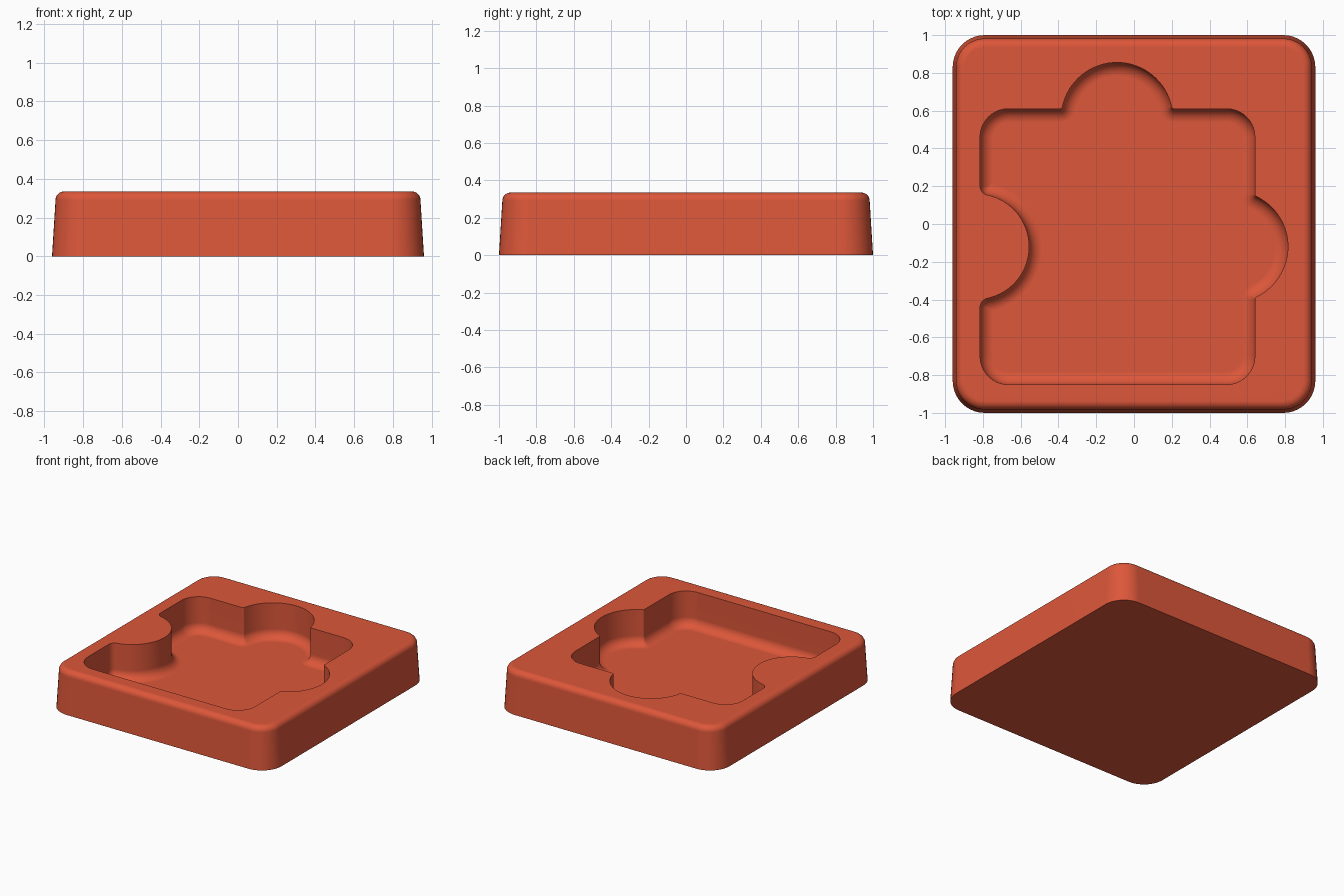
import bpy, bmesh
from math import cos, sin, acos, pi, radians
from mathutils import Vector

if "Cube" in bpy.data.objects:
    bpy.data.objects.remove(bpy.data.objects["Cube"])

HEIGHT, FLOOR, FILLET = 0.335, 0.06, 0.07


def polar(angle):
    return Vector((cos(angle), sin(angle)))


def arc(center, radius, start, end, steps):
    return [center + radius * polar(start + (end - start) * i / steps)
            for i in range(steps + 1)]


def corner(x, y, radius, start):
    return arc(Vector((x, y)), radius, start, start + pi / 2, 10)


def body_outline(inset):
    """Rounded rectangle, shrunk by inset."""
    r = 0.17
    x, y = 0.96 - r, 1.0 - r
    return (corner(x, -y, r - inset, -pi / 2) + corner(x, y, r - inset, 0)
            + corner(-x, y, r - inset, pi / 2) + corner(-x, -y, r - inset, pi))


def tab(center, radius, depth, wall, inset):
    """Round lobe pushed out through the wall that faces direction wall."""
    soft = 0.012 + inset
    radius, depth = radius - inset, depth - inset
    phi = acos((depth + soft) / (radius + soft))
    reach = radius + soft
    return (arc(center + reach * polar(wall - phi), soft, wall + pi, wall + pi - phi, 6)
            + arc(center, radius, wall - phi, wall + phi, 32)
            + arc(center + reach * polar(wall + phi), soft, wall + pi + phi, wall + pi, 6))


def notch(center, radius, depth, wall, inset):
    """Round bump pushed in through the wall that faces direction wall."""
    soft = max(0.05 - inset, 0.003)
    radius, depth = radius + inset, depth + inset
    phi = acos((depth + soft) / (radius + soft))
    inward, reach = wall + pi, radius + soft
    return (arc(center + reach * polar(inward + phi), soft, wall, wall + phi, 8)
            + arc(center, radius, inward + phi, inward - phi, 32)
            + arc(center + reach * polar(inward - phi), soft, wall - phi, wall, 8))


def pocket_outline(inset):
    """Jigsaw piece shape, shrunk by inset."""
    r = 0.15
    left, right, front, back = -0.815 + r, 0.64 - r, -0.85 + r, 0.61 - r
    return (corner(right, front, r - inset, -pi / 2)
            + tab(Vector((0.52, -0.12)), 0.295, 0.12, 0, inset)
            + corner(right, back, r - inset, 0)
            + tab(Vector((-0.09, 0.56)), 0.295, 0.05, pi / 2, inset)
            + corner(left, back, r - inset, pi / 2)
            + notch(Vector((-0.835, -0.12)), 0.28, 0.02, pi, inset)
            + corner(left, front, r - inset, pi))


def loft(bm, outline, profile):
    """Skin rings of the outline; profile lists (inset, height)."""
    rings = [[bm.verts.new((p.x, p.y, z)) for p in outline(inset)]
             for inset, z in profile]
    for low, high in zip(rings, rings[1:]):
        for i in range(len(low)):
            j = (i + 1) % len(low)
            bm.faces.new((low[i], low[j], high[j], high[i]))
    return rings


def rim_edges(bm, ring):
    return [bm.edges.get((ring[i - 1], ring[i])) for i in range(len(ring))]


bm = bmesh.new()

# Tapered outer sides with a rounded upper rim
round_r, taper = 0.045, 0.018
quarter = [i / 8 * pi / 2 for i in range(9)]
sides = [(0, 0)] + [(taper + round_r * (1 - cos(a)), HEIGHT - round_r * (1 - sin(a)))
                    for a in quarter]
outer = loft(bm, body_outline, sides)
bm.faces.new(outer[0][::-1])

# Straight pocket walls, curving into the flat pocket floor
walls = [(0, HEIGHT)] + [(FILLET * (1 - cos(a)), FLOOR + FILLET * (1 - sin(a)))
                         for a in quarter]
inner = loft(bm, pocket_outline, walls)
bm.faces.new(inner[-1])

# Flat top surface around the pocket
bmesh.ops.triangle_fill(bm, use_beauty=True, normal=(0, 0, 1),
                        edges=rim_edges(bm, outer[-1]) + rim_edges(bm, inner[0]))
bmesh.ops.recalc_face_normals(bm, faces=bm.faces[:])

mesh = bpy.data.meshes.new("jigsaw_mould")
bm.to_mesh(mesh)
bm.free()
mould = bpy.data.objects.new("jigsaw_mould", mesh)
bpy.context.collection.objects.link(mould)

# Material
color = (0.72, 0.095, 0.042, 1)
mat = bpy.data.materials.new("brick_red")
mat.use_nodes = True
mat.diffuse_color = color
mat.node_tree.nodes["Principled BSDF"].inputs["Base Color"].default_value = color
mesh.materials.append(mat)

# Smooth shading with crisp pocket and base edges
bpy.ops.object.select_all(action="DESELECT")
mould.select_set(True)
bpy.context.view_layer.objects.active = mould
bpy.ops.object.shade_smooth_by_angle(angle=radians(30))
weighted = mould.modifiers.new("even_shading", "WEIGHTED_NORMAL")
weighted.keep_sharp = True
